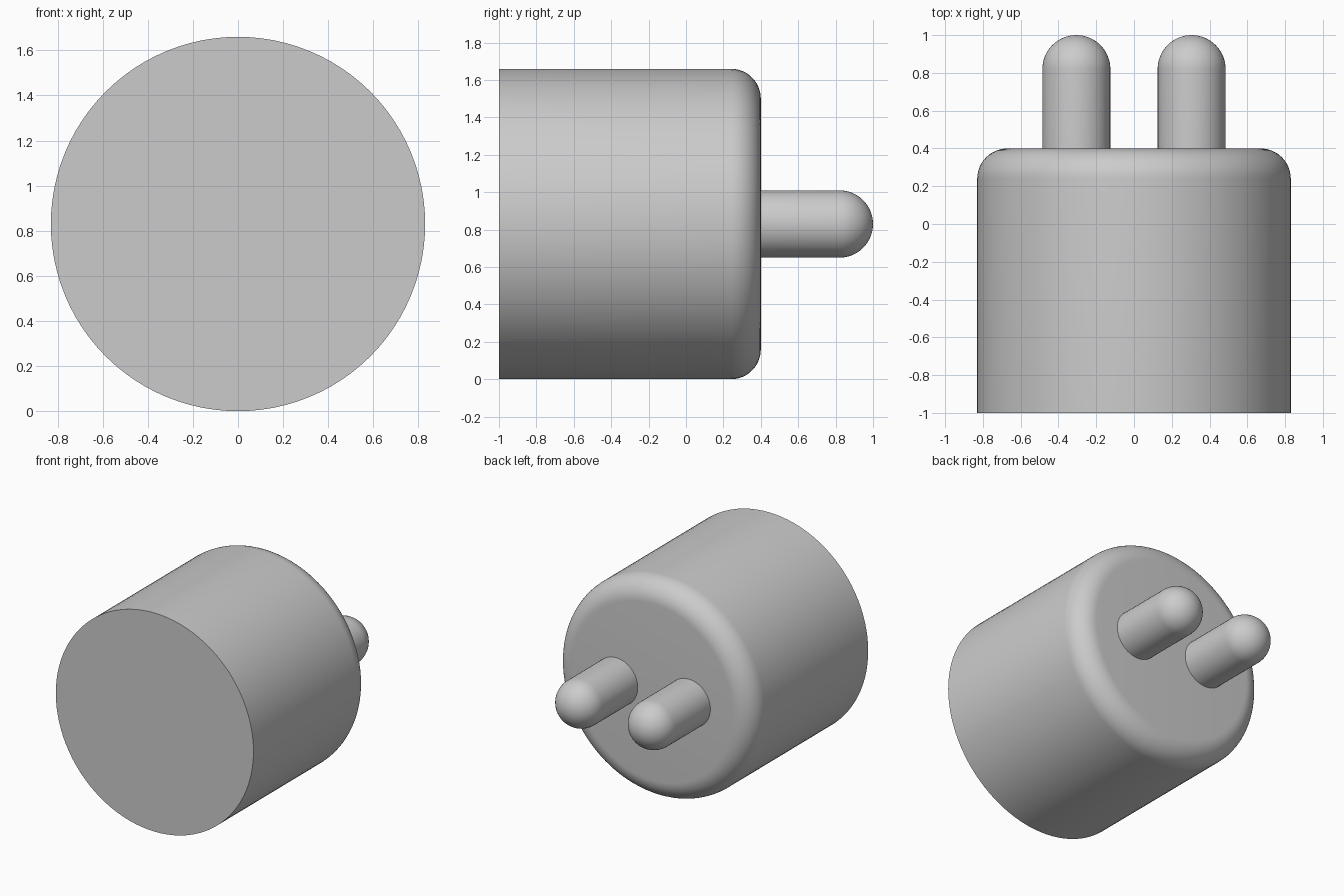
import bpy
import bmesh
from math import pi, sin, cos, radians
from mathutils import Vector, Matrix

cube = bpy.data.objects.get("Cube")
if cube:
    bpy.data.objects.remove(cube, do_unlink=True)

grey = bpy.data.materials.new("plain grey")
grey.use_nodes = True
colour = (0.6, 0.6, 0.6, 1)
grey.diffuse_color = colour
grey.node_tree.nodes["Principled BSDF"].inputs["Base Color"].default_value = colour

RADIUS, BACK = 0.83, 0.4
FILLET = 0.16
PIN_RADIUS, PIN_X, PIN_TIP = 0.18, 0.305, 1.0


def arc(r, y, size, steps):
    """Quarter round from the side wall to the end, as (radius, y) points."""
    return [(r + size * cos(a), y + size * sin(a))
            for a in (pi / 2 * i / steps for i in range(steps + 1))]


def lathe(name, profile, x, segments):
    """Spin a (radius, y) profile around the front-to-back axis."""
    bm = bmesh.new()
    verts = [bm.verts.new((r, y, 0)) for r, y in profile]
    edges = [bm.edges.new(pair) for pair in zip(verts, verts[1:])]
    bmesh.ops.spin(bm, geom=verts + edges, cent=(0, 0, 0), axis=(0, 1, 0),
                   angle=2 * pi, steps=segments)
    bmesh.ops.remove_doubles(bm, verts=bm.verts, dist=0.0005)
    bmesh.ops.recalc_face_normals(bm, faces=bm.faces)
    mesh = bpy.data.meshes.new(name)
    bm.to_mesh(mesh)
    bm.free()
    mesh.materials.append(grey)
    obj = bpy.data.objects.new(name, mesh)
    obj.location = (x, 0, RADIUS)
    bpy.context.collection.objects.link(obj)
    bpy.ops.object.select_all(action="DESELECT")
    obj.select_set(True)
    bpy.context.view_layer.objects.active = obj
    bpy.ops.object.shade_smooth_by_angle(angle=radians(30))
    return obj


# Drum body with a flat front and a rounded back rim
lathe("body", [(0, -1), (RADIUS, -1)]
      + arc(RADIUS - FILLET, BACK - FILLET, FILLET, 12) + [(0, BACK)], 0, 96)

# Two round-tipped pins, set slightly into the back of the body
for side, x in (("left", PIN_X), ("right", -PIN_X)):
    lathe(side + "_pin", [(0, BACK - 0.02), (PIN_RADIUS, BACK - 0.02)]
          + arc(0, PIN_TIP - PIN_RADIUS, PIN_RADIUS, 16), x, 48)
